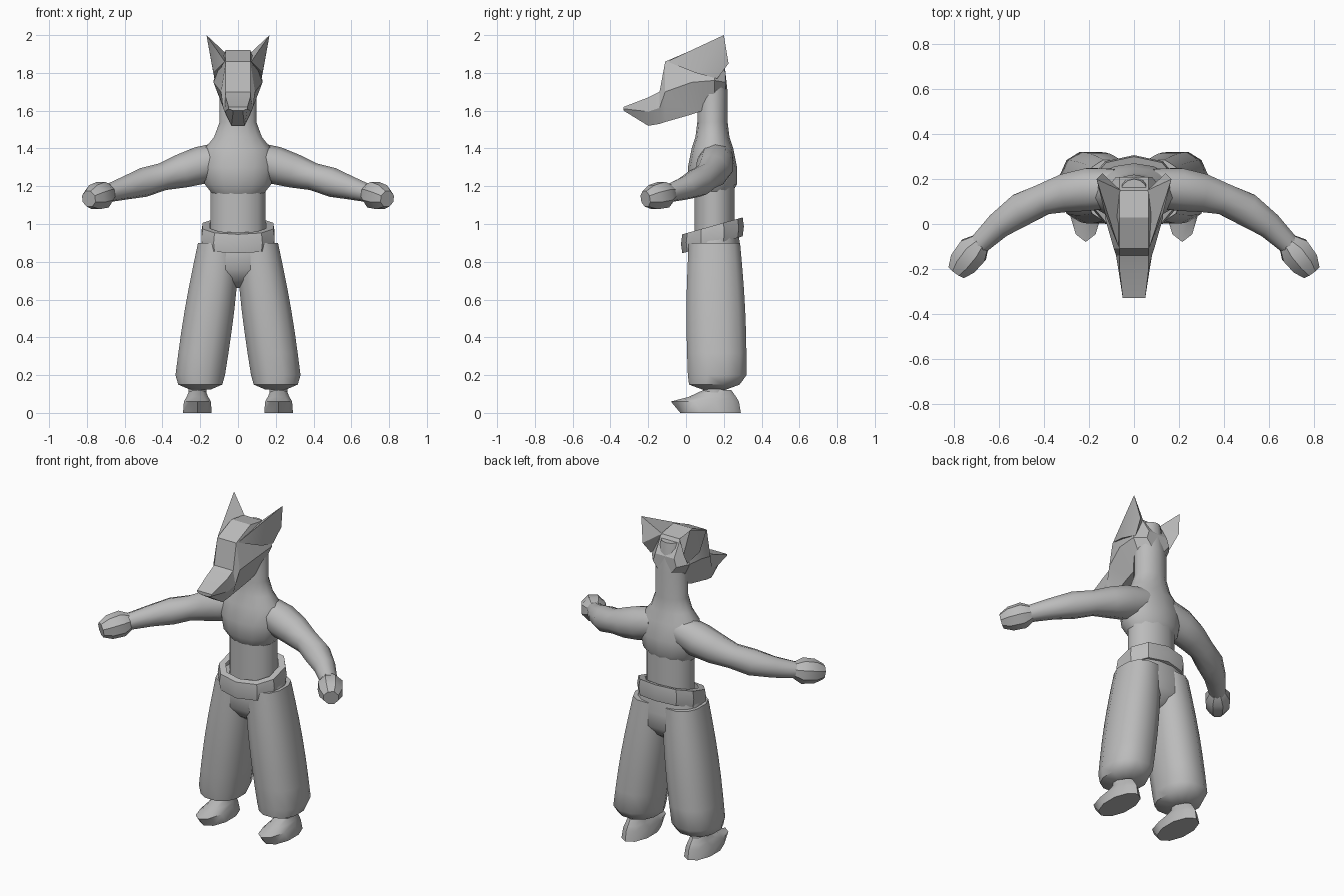
import bpy, bmesh, math
from mathutils import Vector

cube = bpy.data.objects.get("Cube")
if cube:
    bpy.data.objects.remove(cube, do_unlink=True)

colour = (.5, .5, .5, 1)
grey = bpy.data.materials.new("plain_grey")
grey.use_nodes = True
grey.diffuse_color = colour
grey.node_tree.nodes["Principled BSDF"].inputs["Base Color"].default_value = colour


def finish(name, bm, angle):
    bmesh.ops.recalc_face_normals(bm, faces=bm.faces[:])
    mesh = bpy.data.meshes.new(name)
    bm.to_mesh(mesh)
    bm.free()
    mesh.materials.append(grey)
    part = bpy.data.objects.new(name, mesh)
    bpy.context.collection.objects.link(part)
    bpy.ops.object.select_all(action="DESELECT")
    part.select_set(True)
    bpy.context.view_layer.objects.active = part
    bpy.ops.object.shade_smooth_by_angle(angle=math.radians(angle))


def loft(name, rings, angle=50, caps=True):
    bm = bmesh.new()
    loops = [[bm.verts.new(point) for point in ring] for ring in rings]
    count = len(loops[0])
    for lower, upper in zip(loops, loops[1:]):
        for i in range(count):
            j = (i + 1) % count
            bm.faces.new((lower[i], lower[j], upper[j], upper[i]))
    if caps:
        bm.faces.new(loops[0])
        bm.faces.new(loops[-1])
    finish(name, bm, angle)


def oval(centre, across, along, sides, power=1):
    # A power below one makes the oval boxier
    def bend(value):
        return math.copysign(abs(value) ** power, value)
    turns = [math.tau * (i + .5) / sides for i in range(sides)]
    return [centre + across * bend(math.cos(turn)) + along * bend(math.sin(turn)) for turn in turns]


def level(x, y, z, width, depth, sides=12, power=1):
    return oval(Vector((x, y, z)), Vector((width, 0, 0)), Vector((0, depth, 0)), sides, power)


def arm_ring(side, x, radius, sides):
    # The arm drops steadily and sweeps forward as the cube of its reach
    centre = Vector((side * x, .16 - .76 * x ** 3, 1.37 - .3 * x))
    way = Vector((side, -2.28 * x * x, -.3))
    across = way.cross(Vector((0, 0, 1))).normalized()
    upward = across.cross(way).normalized()
    return oval(centre, across * radius, upward * radius, sides)


# Waist, then the broader chest running up into the neck
loft("waist", [level(0, .15, z, .15, .11) for z in (.9, 1.2)])
chest = ((1.16, .14, .1), (1.21, .18, .13), (1.3, .2, .13), (1.4, .18, .11),
         (1.46, .13, .09), (1.54, .1, .08), (1.7, .1, .08), (1.88, .06, .06))
loft("chest_and_neck", [level(0, .14, z, width, depth, 14) for z, width, depth in chest])

# Head: six-sided sections from the nose to the back of the skull
head = ((-.33, 1.62, 1.6, .05), (-.2, 1.67, 1.52, .07), (-.14, 1.7, 1.53, .08),
        (-.11, 1.86, 1.54, .09), (.03, 1.92, 1.58, .13), (.15, 1.9, 1.62, .13), (.21, 1.8, 1.7, .08))
sections = []
for y, top, bottom, width in head:
    crown, jaw, middle = min(width, .065), width / 2, (top + bottom) / 2
    right_half = [(crown, y, top), (width, y, middle), (jaw, y, bottom)]
    left_half = [(-x, y, z) for x, y, z in reversed(right_half)]
    sections.append(right_half + left_half)
loft("head", sections, 25)

# Waistband: hollow band that dips toward the front
band = []
for size, lift in ((.8, -.05), (1, -.05), (1.04, 0), (1, .05), (.8, .05)):
    ring = level(0, .14, .94 + lift, .195 * size, .16 * size, 10, .85)
    for point in ring:
        point.z += .28 * (point.y - .14)
    band.append(ring)
loft("waistband", band, 30, caps=False)

# Seat of the trousers joining both legs
seat = ((.93, .9), (.85, 1), (.76, 1), (.7, .5), (.66, .1))
loft("trouser_seat", [level(0, .15, z, .21 * size, .14 * math.sqrt(size), 16, .85)
                      for z, size in seat])

for name, side in (("left", 1), ("right", -1)):
    # Wide trouser leg that flares downward and gathers at the ankle
    rings = []
    for step in range(7):
        t = step / 6
        bulge = .02 * t + .01 * math.sin(math.pi * t)
        rings.append(level(side * (.1 + .1 * t), .15 + .015 * t, .9 - .7 * t,
                           .115 + bulge, .14 + bulge, power=.85))
    for z, size in ((.15, .12), (.125, .06)):
        rings.append(level(side * .2, .15, z, size, size * 1.15, power=.85))
    loft(name + "_trouser_leg", rings)

    # Ankle, and shoe with an upturned toe
    loft(name + "_ankle", [level(side * .215, .15, z, .05, .06, 10) for z in (.05, .16)])
    shoe = ((0, .13, .08, .16), (.06, .1, .075, .18), (.085, .14, .06, .125), (.12, .165, .045, .075))
    loft(name + "_shoe", [level(side * .215, y, z, width, length, 10)
                          for z, y, width, length in shoe], 45)

    # Arm, thicker at shoulder and forearm, with a closed hand
    arm = ((.08, .09), (.2, .1), (.3, .09), (.4, .073), (.5, .078), (.6, .062), (.7, .047))
    loft(name + "_arm", [arm_ring(side, x, radius, 10) for x, radius in arm])
    hand = ((.68, .045), (.715, .075), (.76, .07), (.79, .045))
    loft(name + "_hand", [arm_ring(side, x, radius, 8) for x, radius in hand], 35)

    # Pointed ear growing out of the side of the head
    bm = bmesh.new()
    for x, y, z in ((.07, -.1, 1.86), (.167, .2, 2), (.14, .225, 1.85),
                    (.125, .165, 1.77), (.06, .15, 1.9), (.13, .05, 1.8)):
        bm.verts.new((side * x, y, z))
    bmesh.ops.convex_hull(bm, input=bm.verts[:])
    finish(name + "_ear", bm, 25)
